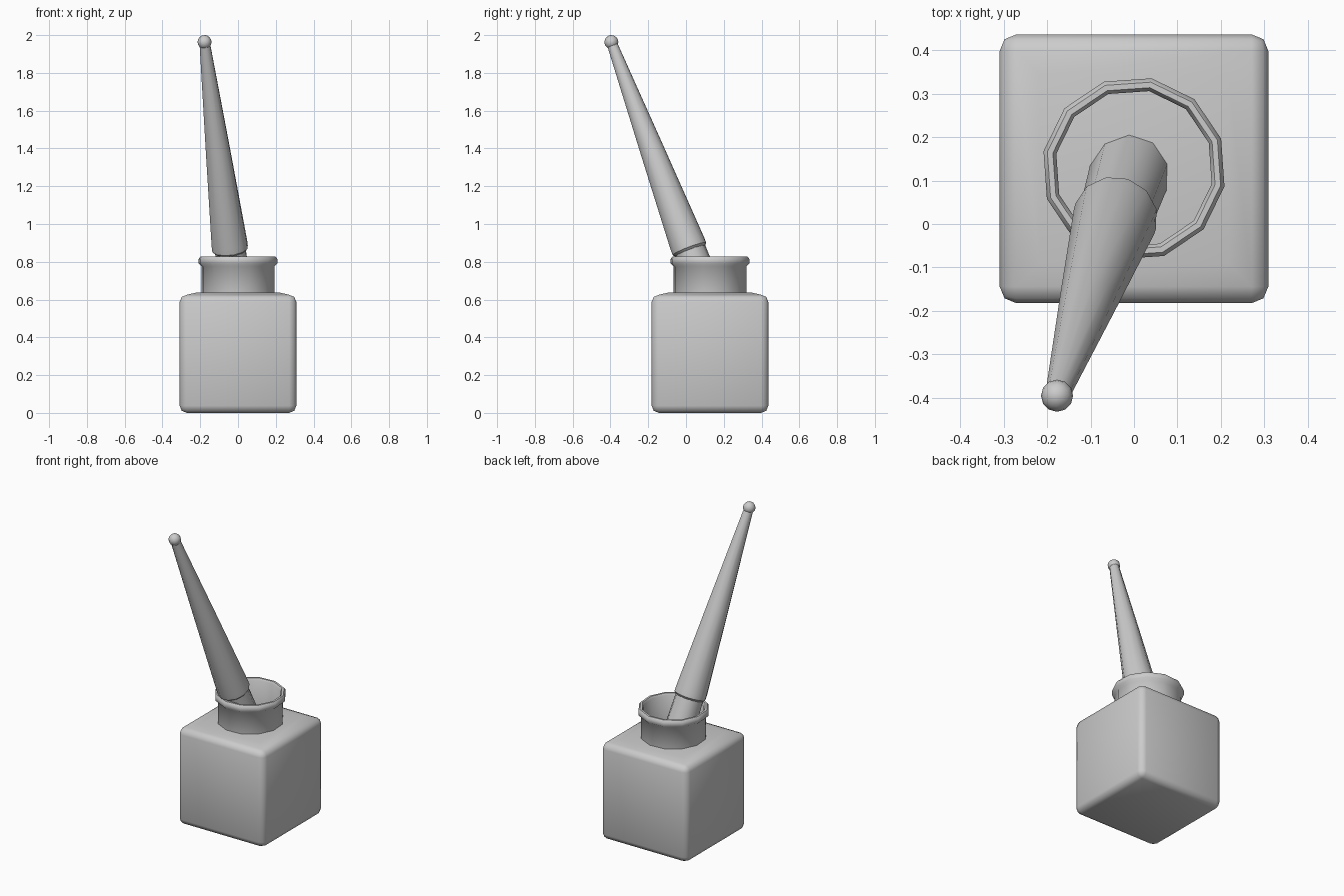
import bpy, bmesh, math
from mathutils import Vector

cube = bpy.data.objects.get("Cube")
if cube:
    bpy.data.objects.remove(cube, do_unlink=True)

# One plain grey for everything
grey = bpy.data.materials.new("plain_grey")
grey.use_nodes = True
colour = (0.6, 0.6, 0.6, 1)
grey.diffuse_color = colour
grey.node_tree.nodes["Principled BSDF"].inputs["Base Color"].default_value = colour

CENTRE_Y = 0.127


def finish(bm, name, angle):
    bmesh.ops.recalc_face_normals(bm, faces=bm.faces)
    mesh = bpy.data.meshes.new(name)
    bm.to_mesh(mesh)
    bm.free()
    mesh.materials.append(grey)
    obj = bpy.data.objects.new(name, mesh)
    bpy.context.collection.objects.link(obj)
    bpy.ops.object.select_all(action='DESELECT')
    obj.select_set(True)
    bpy.context.view_layer.objects.active = obj
    bpy.ops.object.shade_smooth_by_angle(angle=math.radians(angle))
    return obj


def lathe(name, profile, sides, turn=0, closed=False, angle=40):
    """Turn a radius/height profile around local z."""
    bm = bmesh.new()
    rings = []
    for r, z in profile:
        angles = [turn + math.tau * i / sides for i in range(sides)]
        rings.append([bm.verts.new((r * math.cos(a), r * math.sin(a), z)) for a in angles])
    pairs = list(zip(rings, rings[1:]))
    if closed:
        pairs.append((rings[-1], rings[0]))
    else:
        bm.faces.new(rings[0])
        bm.faces.new(rings[-1])
    for a, b in pairs:
        for i in range(sides):
            j = (i + 1) % sides
            bm.faces.new((a[i], a[j], b[j], b[i]))
    return finish(bm, name, angle)


# Bottle body: rounded cube with a slightly raised shoulder
bm = bmesh.new()
bmesh.ops.create_cube(bm, size=1)
for v in bm.verts:
    v.co = Vector((v.co.x * 0.618, v.co.y * 0.618, (v.co.z + 0.5) * 0.625))
bmesh.ops.bevel(bm, geom=bm.edges[:], offset=0.038, segments=2, profile=0.5, affect='EDGES')
top = max(bm.faces, key=lambda f: f.calc_center_median().z)
bmesh.ops.inset_region(bm, faces=[top], thickness=0.075, depth=0.013)
body = finish(bm, "bottle_body", 60)
body.location.y = CENTRE_Y

# Bottle neck: hollow tube with a rolled lip
neck_profile = [(0.196, 0.60), (0.196, 0.775), (0.212, 0.790), (0.212, 0.815),
                (0.203, 0.827), (0.190, 0.827), (0.182, 0.815), (0.182, 0.60)]
neck = lathe("bottle_neck", neck_profile, 12, math.radians(19), closed=True, angle=50)
neck.location.y = CENTRE_Y

# Pen: handle, ferrule and end ball share one leaning axis
handle_base = Vector((-0.042, 0.018, 0.868))
ball_centre = Vector((-0.177, -0.395, 1.963))
axis = ball_centre - handle_base
length = axis.length
lean = axis.to_track_quat('Z', 'Y')


def place_on_axis(obj):
    obj.rotation_mode = 'QUATERNION'
    obj.rotation_quaternion = lean
    obj.location = handle_base


place_on_axis(lathe("pen_handle", [(0.085, -0.012), (0.097, 0.0), (0.097, 0.03), (0.066, 0.56),
                                   (0.029, length - 0.02)], 12))
place_on_axis(lathe("pen_ferrule", [(0.094, -0.30), (0.085, 0.0)], 10))

bm = bmesh.new()
bmesh.ops.create_uvsphere(bm, u_segments=12, v_segments=8, radius=0.037)
ball = finish(bm, "pen_end_ball", 60)
ball.location = ball_centre
